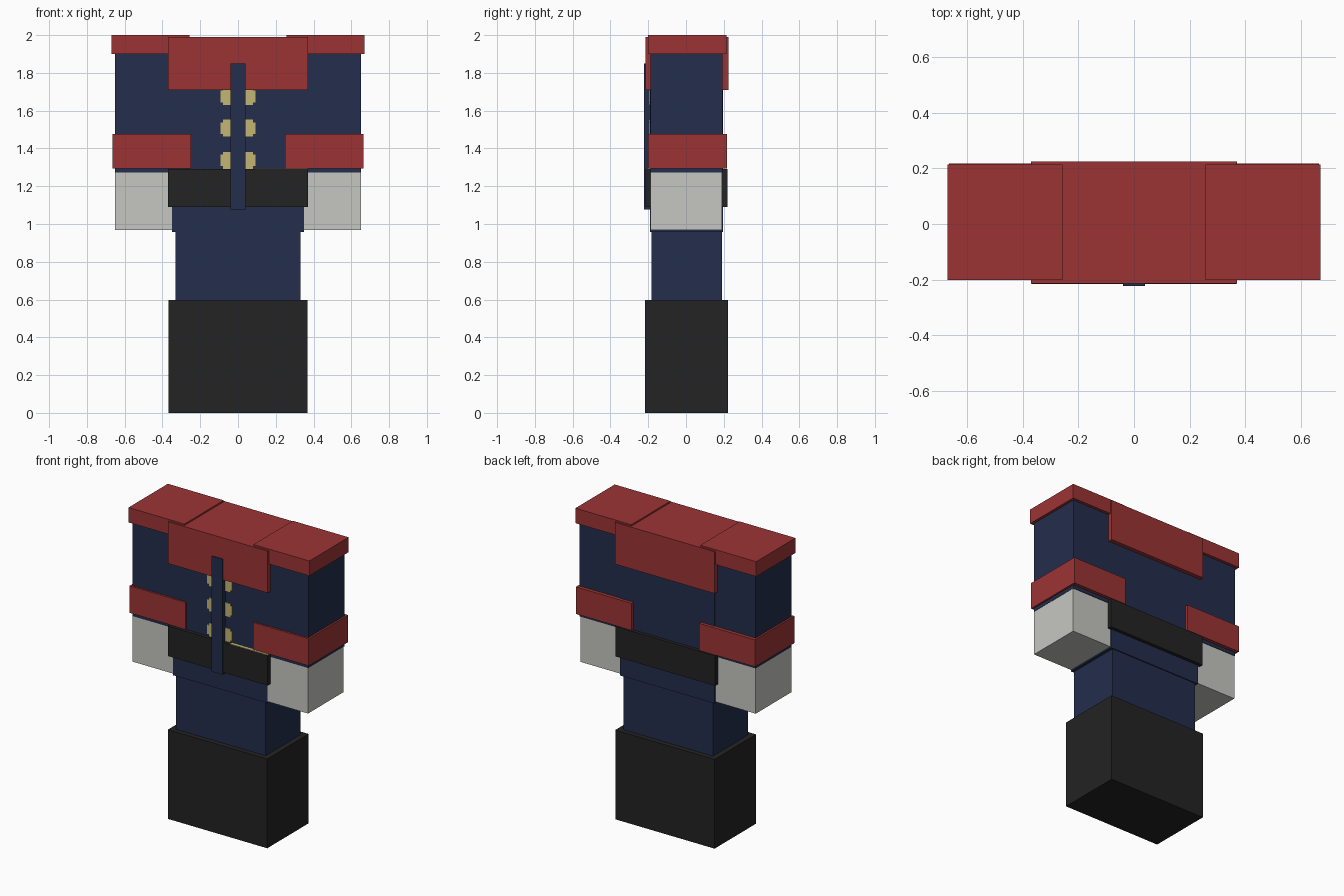
import bpy
import bmesh

default = bpy.data.objects.get("Cube")
if default:
    bpy.data.objects.remove(default, do_unlink=True)


def material(name, rgb):
    """Flat colour given as 0-255 display values."""
    lin = [((c / 255 + 0.055) / 1.055) ** 2.4 for c in rgb] + [1.0]
    m = bpy.data.materials.new(name)
    m.use_nodes = True
    m.diffuse_color = lin
    bsdf = next(n for n in m.node_tree.nodes if n.type == 'BSDF_PRINCIPLED')
    bsdf.inputs["Base Color"].default_value = lin
    return m


NAVY = material("navy cloth", (35, 46, 76))
RED = material("red cloth", (156, 52, 52))
BLACK = material("black leather", (35, 35, 35))
WHITE = material("white glove", (198, 199, 194))
GOLD = material("gold button", (196, 182, 114))


def prism(name, outline, y0, y1, mat):
    """Extrude an outline of (x, z) points from y0 to y1."""
    bm = bmesh.new()
    face = bm.faces.new([bm.verts.new((x, y0, z)) for x, z in outline])
    ext = bmesh.ops.extrude_face_region(bm, geom=[face])
    for v in ext["geom"]:
        if isinstance(v, bmesh.types.BMVert):
            v.co.y = y1
    bmesh.ops.recalc_face_normals(bm, faces=bm.faces)
    mesh = bpy.data.meshes.new(name)
    bm.to_mesh(mesh)
    bm.free()
    mesh.materials.append(mat)
    obj = bpy.data.objects.new(name, mesh)
    bpy.context.collection.objects.link(obj)
    return obj


def box(name, x, y, z, mat):
    return prism(name, [(x[0], z[0]), (x[1], z[0]), (x[1], z[1]), (x[0], z[1])],
                 y[0], y[1], mat)


def box_pair(name, x, y, z, mat):
    box("left_" + name, x, y, z, mat)
    box("right_" + name, (-x[1], -x[0]), y, z, mat)


# Legs and body
box("boots", (-0.368, 0.368), (-0.216, 0.223), (0.0, 0.598), BLACK)
box("legs", (-0.332, 0.332), (-0.183, 0.19), (0.598, 0.96), NAVY)
box("torso", (-0.35, 0.35), (-0.19, 0.197), (0.958, 1.95), NAVY)

# Arms
box_pair("sleeve", (0.35, 0.652), (-0.187, 0.194), (1.272, 1.9), NAVY)
box_pair("glove", (0.345, 0.65), (-0.187, 0.19), (0.967, 1.272), WHITE)
box_pair("cuff", (0.25, 0.664), (-0.2, 0.218), (1.295, 1.476), RED)
box_pair("shoulder_pad", (0.256, 0.67), (-0.202, 0.214), (1.9, 2.0), RED)

# Collar, belt and front strip
box("collar", (-0.37, 0.37), (-0.214, 0.225), (1.71, 1.99), RED)
box("belt", (-0.37, 0.37), (-0.214, 0.22), (1.09, 1.291), BLACK)
box("belt_trim", (0.09, 0.368), (-0.213, -0.188), (1.291, 1.294), GOLD)
box("front_strip", (-0.04, 0.04), (-0.222, -0.185), (1.077, 1.85), NAVY)

# Buttons with stepped corners, showing on both sides of the strip
for i, (z0, z1) in enumerate([(1.292, 1.382), (1.462, 1.552), (1.63, 1.72)]):
    a, b, s = 0.092, 0.08, 0.014
    half = [(b, z0), (b, z0 + s), (a, z0 + s), (a, z1 - s), (b, z1 - s), (b, z1)]
    outline = half + [(-x, z) for x, z in reversed(half)]
    prism(f"button_{i + 1}", outline, -0.195, -0.188, GOLD)
